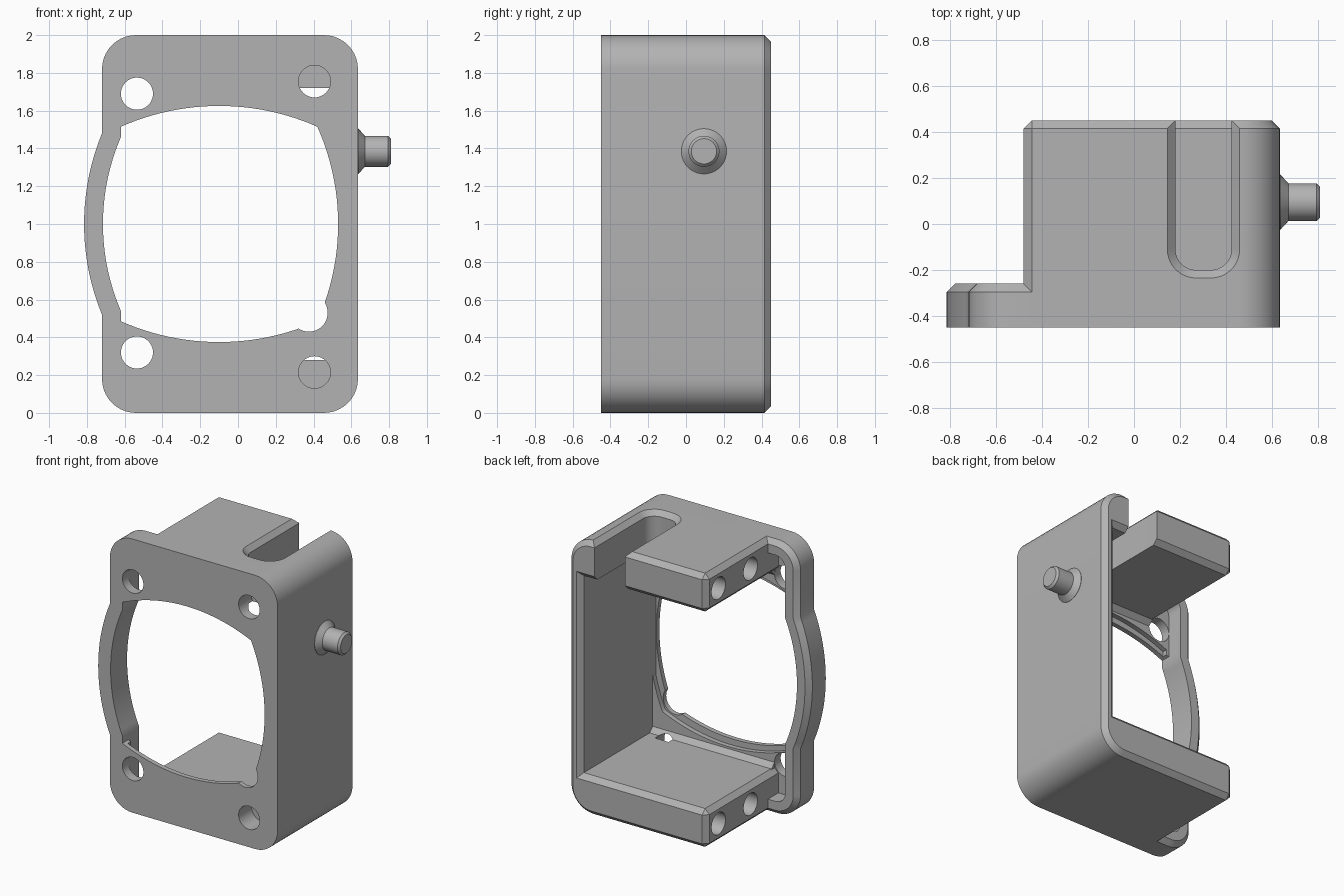
import bpy, bmesh, math
from mathutils import Vector

if "Cube" in bpy.data.objects:
    bpy.data.objects.remove(bpy.data.objects["Cube"])

grey = bpy.data.materials.new("plain_grey")
grey.use_nodes = True
grey.diffuse_color = (0.45, 0.45, 0.45, 1)
grey.node_tree.nodes["Principled BSDF"].inputs["Base Color"].default_value = grey.diffuse_color

FRONT, BACK, LIP, FLOOR = -0.45, 0.45, -0.26, -0.38
CH = 0.035
MAP = {"x": lambda u, v, t: (t, u, v), "y": lambda u, v, t: (u, t, v), "z": lambda u, v, t: (u, v, t)}


def arc(p, q, sag, n=12):
    """Arc from p to q, bulging outward on a counter-clockwise outline."""
    p, q = Vector(p), Vector(q)
    d = q - p
    length = d.length
    d.normalize()
    out = Vector((d.y, -d.x))
    r = (length ** 2 / 4 + sag ** 2) / (2 * sag)
    c = (p + q) / 2 + out * (sag - r)
    h = math.asin(min(1, length / 2 / r))
    angles = [h * (2 * i / n - 1) for i in range(n + 1)]
    return [c + out * r * math.cos(a) + d * r * math.sin(a) for a in angles]


def corner(p, q):
    """Quarter-circle corner."""
    r = abs(p[0] - q[0])
    return arc(p, q, r * (1 - math.sqrt(0.5)), 10)


def circle(u, v, r, n=40):
    return [(u + r * math.cos(math.tau * i / n), v + r * math.sin(math.tau * i / n)) for i in range(n)]


def loft(name, sections, axis="y", bevel=None):
    """Closed solid through (outline, position) sections along one axis."""
    bm = bmesh.new()
    rings = [[bm.verts.new(MAP[axis](p[0], p[1], t)) for p in pts] for pts, t in sections]
    for a, b in zip(rings, rings[1:]):
        for i in range(len(a)):
            j = (i + 1) % len(a)
            bm.faces.new((a[i], a[j], b[j], b[i]))
    bm.faces.new(rings[0][::-1])
    bm.faces.new(rings[-1])
    bmesh.ops.recalc_face_normals(bm, faces=bm.faces)
    if bevel:
        edges = [e for e in bm.edges if bevel(e.verts[0].co, e.verts[1].co)]
        bmesh.ops.bevel(bm, geom=edges, offset=CH, segments=1, affect="EDGES", profile=0.5)
    mesh = bpy.data.meshes.new(name)
    bm.to_mesh(mesh)
    bm.free()
    mesh.materials.append(grey)
    ob = bpy.data.objects.new(name, mesh)
    bpy.context.collection.objects.link(ob)
    return ob


def combine(target, tool, operation="DIFFERENCE"):
    mod = target.modifiers.new("combine", "BOOLEAN")
    mod.operation, mod.solver, mod.object = operation, "EXACT", tool
    bpy.context.view_layer.objects.active = target
    bpy.ops.object.modifier_apply(modifier=mod.name)
    bpy.data.objects.remove(tool)


def left_bow(inset):
    """Bowed left side, shared by the flange and its recess."""
    r = 1.26 - inset
    x, half = -0.72 + inset, math.sqrt(r ** 2 - (1.165 - inset) ** 2)
    return arc((x, 1 + half), (x, 1 - half), 0.095, 24)


def flange_outline(inset):
    l, rt, b, t, r = -0.72 + inset, 0.635 - inset, inset, 2 - inset, 0.18 - inset
    return (corner((rt - r, b), (rt, b + r)) + corner((rt, t - r), (rt - r, t))
            + corner((l + r, t), (l, t - r)) + left_bow(inset) + corner((l, b + r), (l + r, b)))


# Front flange with a chamfered rim and a recessed back
body = loft("motor_bracket", [(flange_outline(0), FRONT), (flange_outline(0), LIP)],
            bevel=lambda a, b: a.y > LIP - 0.001 and b.y > LIP - 0.001)
combine(body, loft("recess", [(flange_outline(0.1), FLOOR), (flange_outline(0.1), 0)]))

# Step around the back of the opening
step = (arc((-0.6, 0.44), (0.45, 0.44), 0.11, 24) + arc((0.46, 0.45), (0.46, 1.55), 0.11, 24)
        + arc((0.45, 1.56), (-0.6, 1.56), 0.11, 24))
combine(body, loft("step", [(step, -0.415), (step, -0.3)]))

# Channel: right wall with top and bottom slabs
END, INNER, LOW, HIGH = -0.48, 0.535, 0.28, 1.72
channel = ([(END, 0)] + corner((0.455, 0), (0.635, 0.18)) + corner((0.635, 1.82), (0.455, 2))
           + [(END, 2), (END, HIGH), (INNER, HIGH), (INNER, LOW), (END, LOW)])


def channel_edge(a, b):
    at_back = min(a.y, b.y) > BACK - 0.001
    at_end = max(a.x, b.x) < END + 0.001 and abs(a.y - b.y) > 0.1
    return at_back or at_end


combine(body, loft("channel", [(channel, -0.44), (channel, BACK)], bevel=channel_edge), "UNION")

# Chamfer strips where the slabs meet the flange
for flip in (False, True):
    strip = [(-0.39, 0.27), (-0.335, 0.27), (-0.39, 0.325)]
    if flip:
        strip = [(y, 2 - z) for y, z in strip]
    combine(body, loft("strip", [(strip, -0.45), (strip, 0.55)], "x"), "UNION")

# Main opening and its small round notch
opening = (arc((-0.62, 0.485), (0.42, 0.485), 0.11, 24) + arc((0.42, 0.485), (0.42, 1.515), 0.11, 24)[1:]
           + arc((0.42, 1.515), (-0.62, 1.515), 0.11, 24)[1:] + left_bow(0.1))
combine(body, loft("opening", [(opening, -0.5), (opening, -0.3)]))
notch = circle(0.375, 0.53, 0.1)
combine(body, loft("notch", [(notch, -0.5), (notch, -0.3)]))

# Screw holes through the flange
for x, z in ((-0.535, 1.69), (-0.535, 0.32), (0.405, 1.755), (0.405, 0.215)):
    hole = circle(x, z, 0.085)
    combine(body, loft("screw_hole", [(hole, -0.5), (hole, -0.3)]))

# Blind holes in the ends of both slabs
for y in (0.31, -0.06):
    for z in (0.14, 1.86):
        hole = circle(y, z, 0.08)
        combine(body, loft("end_hole", [(hole, -0.6), (hole, 0.0)], "x"))


# Chamfered slot in the top slab
def slot(grow):
    l, rt, b, r = 0.18 - grow, 0.425 + grow, -0.2 - grow, 0.09 + grow
    return corner((rt - r, b), (rt, b + r)) + [(rt, 0.6), (l, 0.6)] + corner((l, b + r), (l + r, b))


combine(body, loft("slot", [(slot(0), 1.6), (slot(0), 2 - CH), (slot(CH), 2), (slot(CH), 2.05)], "z"))

# Side pin with a flared foot and chamfered tip
pin = loft("side_pin", [(circle(0.095, 1.385, r), x) for r, x in
                        ((0.12, 0.63), (0.12, 0.637), (0.082, 0.672), (0.082, 0.795), (0.067, 0.81))], "x")

# Smooth curves, sharp corners
for ob in (body, pin):
    bpy.ops.object.select_all(action="DESELECT")
    ob.select_set(True)
    bpy.context.view_layer.objects.active = ob
    bpy.ops.object.shade_smooth_by_angle(angle=math.radians(30))
